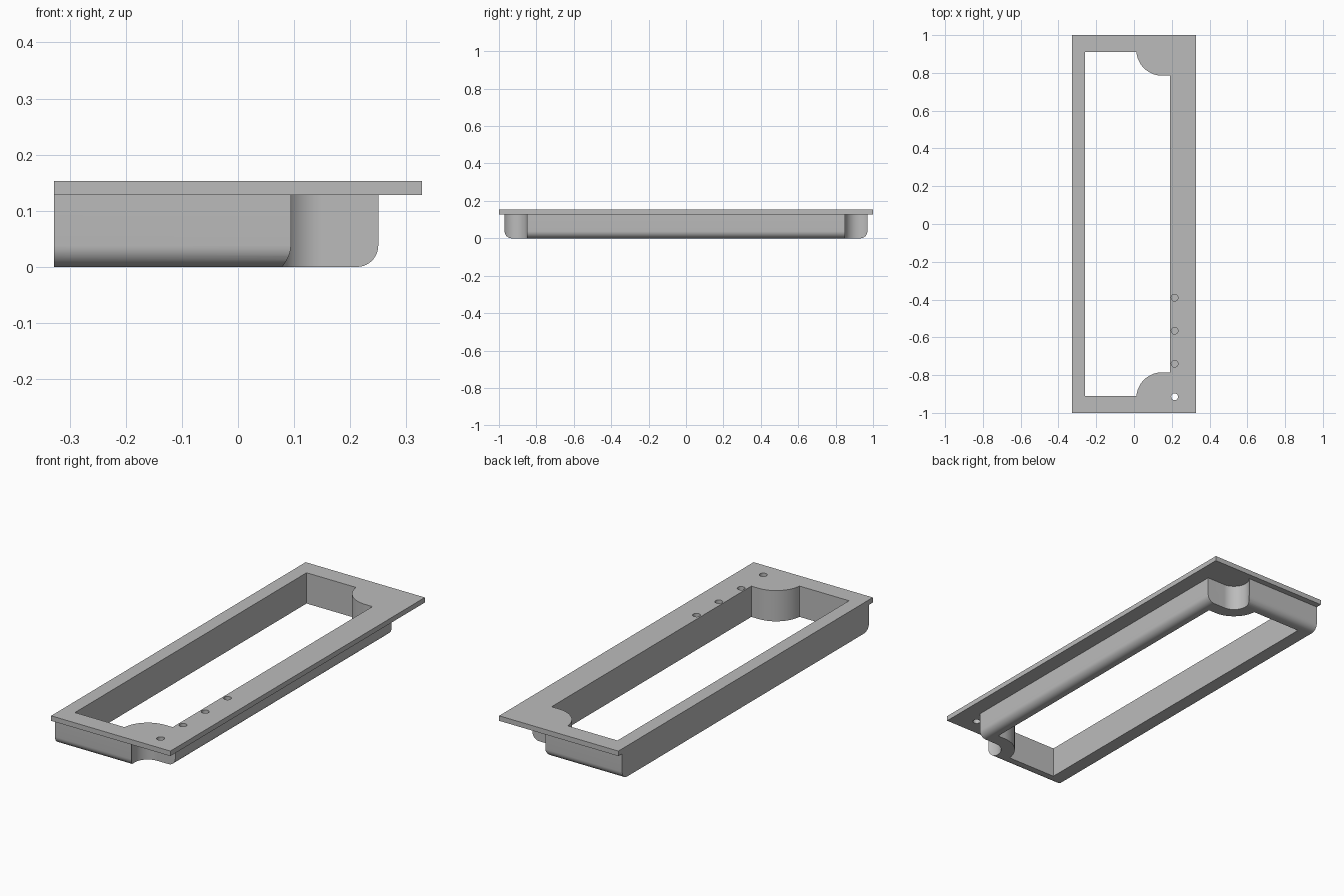
import bpy, bmesh
from math import radians, sin, cos, asin, pi

cube = bpy.data.objects.get("Cube")
if cube:
    bpy.data.objects.remove(cube, do_unlink=True)

HALF_W = 0.328                  # flange half width
TOP, LIP = 0.153, 0.128         # flange top and underside
WALL_X, WALL_Y = 0.25, 0.97     # outer wall limits
ARC_X, ARC_Y = 0.15, -0.923     # centre of the corner scallops

grey = bpy.data.materials.new("plain_grey")
grey.use_nodes = True
colour = (0.5, 0.5, 0.5, 1)
grey.diffuse_color = colour
grey.node_tree.nodes["Principled BSDF"].inputs["Base Color"].default_value = colour


def prism(name, outline, z0, z1):
    """Extrude a closed outline from z0 up to z1."""
    bm = bmesh.new()
    face = bm.faces.new([bm.verts.new((x, y, z0)) for x, y in outline])
    ext = bmesh.ops.extrude_face_region(bm, geom=[face])
    verts = [v for v in ext["geom"] if isinstance(v, bmesh.types.BMVert)]
    bmesh.ops.translate(bm, verts=verts, vec=(0, 0, z1 - z0))
    bmesh.ops.recalc_face_normals(bm, faces=bm.faces)
    mesh = bpy.data.meshes.new(name)
    bm.to_mesh(mesh)
    bm.free()
    mesh.materials.append(grey)
    obj = bpy.data.objects.new(name, mesh)
    bpy.context.collection.objects.link(obj)
    return obj


def rect(x0, x1, y):
    return [(x0, -y), (x1, -y), (x1, y), (x0, y)]


def arc(cx, cy, r, a0, a1, n):
    angles = [a0 + (a1 - a0) * i / n for i in range(n + 1)]
    return [(cx + r * cos(a), cy + r * sin(a)) for a in angles]


def mirror_y(points):
    return [(x, -y) for x, y in reversed(points)]


def combine(target, tool, operation):
    """Apply a boolean and remove the tool object."""
    mod = target.modifiers.new("combine", "BOOLEAN")
    mod.operation, mod.solver, mod.object = operation, "EXACT", tool
    tool.hide_render = True
    bpy.context.view_layer.objects.active = target
    bpy.ops.object.modifier_apply(modifier=mod.name)
    bpy.data.objects.remove(tool, do_unlink=True)


# Deep wall block, rounded along the bottom on every side except -x
frame = prism("recessed_frame", rect(-HALF_W, WALL_X, WALL_Y), 0, TOP)
bm = bmesh.new()
bm.from_mesh(frame.data)
edges = [e for e in bm.edges if all(v.co.z < 0.01 for v in e.verts)
         and any(v.co.x > 0 for v in e.verts)]
bmesh.ops.bevel(bm, geom=edges, offset=0.038, segments=10, profile=0.5, affect="EDGES")
bm.to_mesh(frame.data)
bm.free()

# Scalloped notches outside the two +x corners
notch = arc(ARC_X, ARC_Y, 0.073, radians(230), pi / 2, 28)
notch = [(notch[0][0], -1.2)] + notch + [(0.4, notch[-1][1]), (0.4, -1.2)]
for outline in (notch, mirror_y(notch)):
    combine(frame, prism("notch_cutter", outline, -0.1, 0.3), "DIFFERENCE")

# Flange plate
combine(frame, prism("flange", rect(-HALF_W, HALF_W, 1), LIP, TOP), "UNION")

# Opening with scallops that follow the notches
R, END = 0.138, -0.91
scallop = arc(ARC_X, ARC_Y, R, pi - asin((END - ARC_Y) / R), pi / 2, 24)
half = [(-0.26, END)] + scallop + [(0.19, scallop[-1][1])]
combine(frame, prism("opening_cutter", half + mirror_y(half), -0.1, 0.3), "DIFFERENCE")

# Row of screw holes through the flange
for i in range(4):
    hole = arc(0.215, -0.915 + 0.175 * i, 0.018, 0, 2 * pi, 24)[:-1]
    bottom = 0.1 if i == 0 else LIP
    combine(frame, prism("hole_cutter", hole, bottom, 0.3), "DIFFERENCE")

bpy.ops.object.select_all(action="DESELECT")
frame.select_set(True)
bpy.context.view_layer.objects.active = frame
bpy.ops.object.shade_smooth_by_angle(angle=radians(30))
